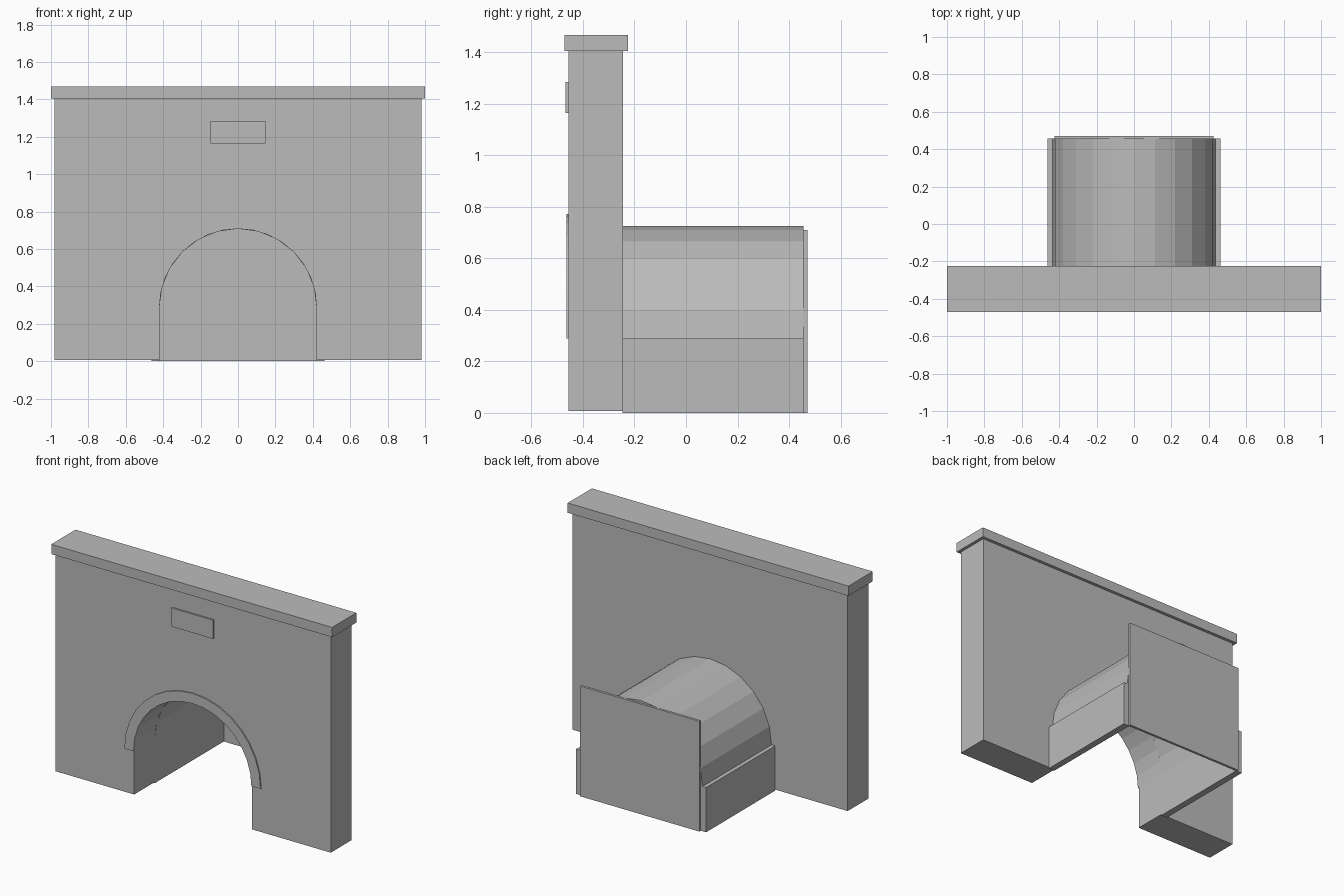
import bpy
import bmesh
from math import sin, cos, pi

cube = bpy.data.objects.get("Cube")
if cube:
    bpy.data.objects.remove(cube, do_unlink=True)

stone = bpy.data.materials.new("grey stone")
stone.use_nodes = True
GREY = (0.5, 0.5, 0.5, 1)
stone.diffuse_color = GREY
stone.node_tree.nodes["Principled BSDF"].inputs["Base Color"].default_value = GREY

SPRING = 0.288   # height where the arch starts
OPENING = 0.42   # half width of the opening
BASE = 0.007     # underside of the portal wall


def extrude(name, profile, y0, y1):
    """Extrude an (x, z) outline from y0 to y1."""
    bm = bmesh.new()
    face = bm.faces.new([bm.verts.new((x, y0, z)) for x, z in profile])
    grown = bmesh.ops.extrude_face_region(bm, geom=[face])["geom"]
    moved = [v for v in grown if isinstance(v, bmesh.types.BMVert)]
    bmesh.ops.translate(bm, verts=moved, vec=(0, y1 - y0, 0))
    bmesh.ops.recalc_face_normals(bm, faces=bm.faces)
    mesh = bpy.data.meshes.new(name)
    bm.to_mesh(mesh)
    bm.free()
    mesh.materials.append(stone)
    obj = bpy.data.objects.new(name, mesh)
    bpy.context.collection.objects.link(obj)
    return obj


def box(name, x0, x1, y0, y1, z0, z1):
    return extrude(name, [(x0, z0), (x1, z0), (x1, z1), (x0, z1)], y0, y1)


def arc(radius, steps):
    """Half circle from +x over the top to -x."""
    return [(radius * cos(pi * i / steps), SPRING + radius * sin(pi * i / steps))
            for i in range(steps + 1)]


def arch_band(name, inner, outer, y0, y1, steps):
    return extrude(name, arc(outer, steps) + arc(inner, steps)[::-1], y0, y1)


# Portal wall with its arched opening
outline = [(-0.98, BASE), (-0.98, 1.405), (0.98, 1.405), (0.98, BASE), (OPENING, BASE)]
outline += arc(OPENING, 16) + [(-OPENING, BASE)]
extrude("portal_wall", outline, -0.456, -0.245)

# Coping along the top, raised arch trim and blank name board
box("coping", -1, 1, -0.471, -0.225, 1.405, 1.468)
arch_band("arch_trim", OPENING, 0.485, -0.464, -0.454, 16)
box("blank_board", -0.148, 0.148, -0.467, -0.455, 1.165, 1.285)

# Tunnel behind the wall: vault, side walls and closing panel
arch_band("tunnel_vault", OPENING, 0.437, -0.246, 0.457, 12)
for side, sign in (("left", 1), ("right", -1)):
    xs = sorted((sign * OPENING, sign * 0.463))
    box(side + "_tunnel_wall", *xs, -0.246, 0.457, 0, SPRING)
box("back_panel", -0.425, 0.425, 0.455, 0.471, 0, 0.71)
